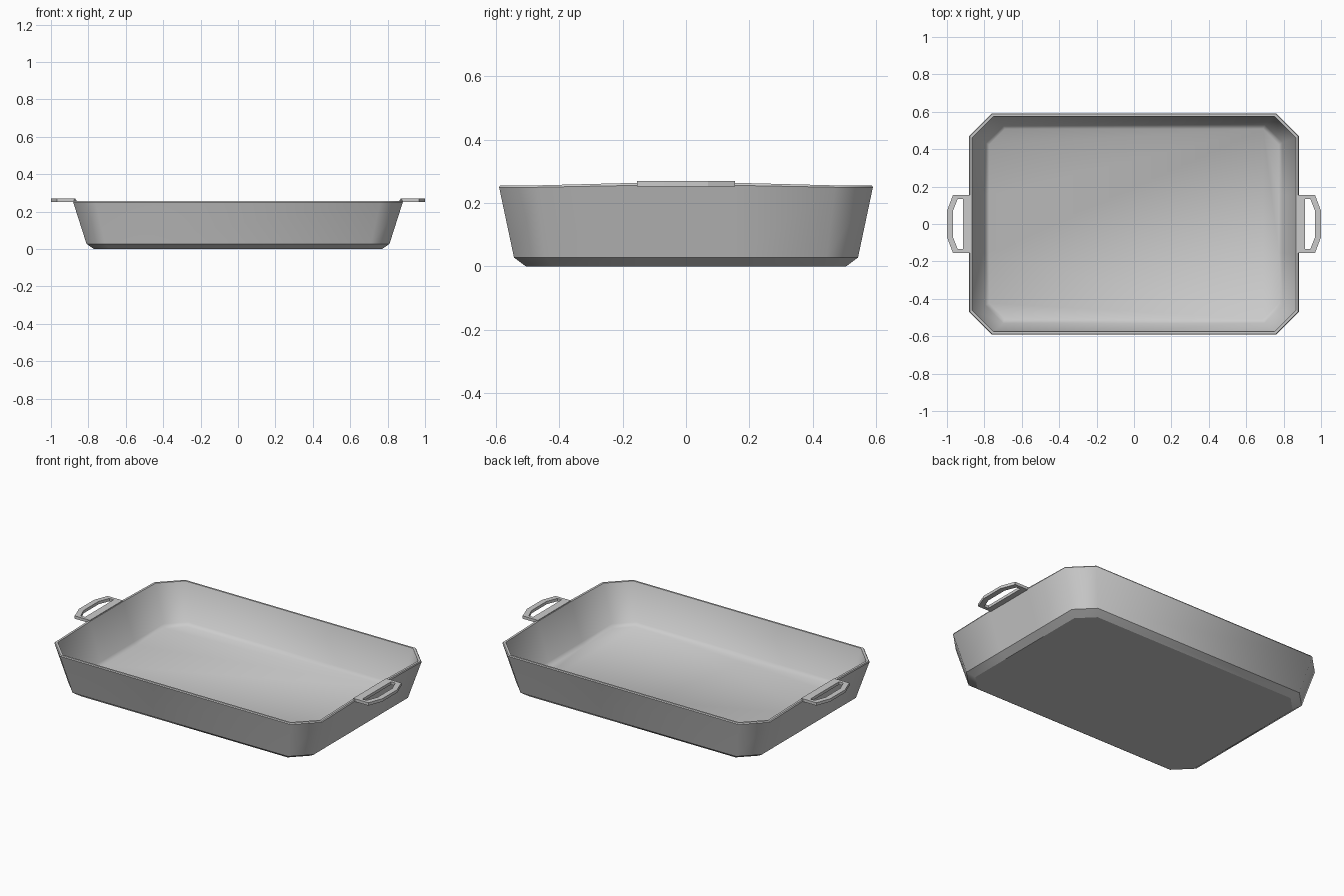
import bpy, bmesh

if "Cube" in bpy.data.objects:
    bpy.data.objects.remove(bpy.data.objects["Cube"])


def finish(bm, name, smooth):
    bmesh.ops.recalc_face_normals(bm, faces=bm.faces[:])
    for f in bm.faces:
        f.smooth = smooth
    me = bpy.data.meshes.new(name)
    bm.to_mesh(me)
    bm.free()
    ob = bpy.data.objects.new(name, me)
    bpy.context.collection.objects.link(ob)
    return ob


def bridge(bm, a, b):
    n = len(a)
    return [bm.faces.new((a[i], a[(i + 1) % n], b[(i + 1) % n], b[i])) for i in range(n)]


def outline(hx, hy, c, z, lift):
    # chamfered rectangle, its short sides lifted towards the handles
    h = 0.155
    quarter = [(hx, h, z + lift), (hx, hy - c, z), (hx - c, hy, z)]
    left = [(-x, y, w) for x, y, w in reversed(quarter)]
    top = quarter + left
    return top + [(-x, -y, w) for x, y, w in top]


# Dish body: half x, half y, corner chamfer, z, lift, sharp edge
profile = [
    (0.77, 0.505, 0.09, 0.0, 0, True),
    (0.81, 0.543, 0.10, 0.028, 0, True),
    (0.881, 0.59, 0.12, 0.25, 0.006, True),
    (0.878, 0.587, 0.12, 0.256, 0.008, True),
    (0.865, 0.576, 0.115, 0.256, 0.008, True),
    (0.795, 0.53, 0.095, 0.042, 0, False),
    (0.775, 0.508, 0.085, 0.025, 0, False),
]
bm = bmesh.new()
rings = [[bm.verts.new(p) for p in outline(*row[:5])] for row in profile]
for a, b in zip(rings, rings[1:]):
    bridge(bm, a, b)
bm.faces.new(rings[0])
bm.faces.new(rings[-1])
for ring, row in zip(rings, profile):
    for i, v in enumerate(ring):
        bm.edges.get((v, ring[i - 1])).smooth = not row[5]
finish(bm, "baking_dish", True)

# Loop handles: flat plates with a slot
outer = [(0.868, 0.155), (0.968, 0.155), (1.0, 0.07)]
slot = [(0.914, 0.135), (0.942, 0.135), (0.968, 0.07)]
for side, name in ((1, "right_handle"), (-1, "left_handle")):
    bm = bmesh.new()
    loops = []
    for half, z in ((outer, 0.252), (outer, 0.269), (slot, 0.269), (slot, 0.252)):
        pts = half + [(x, -y) for x, y in reversed(half)]
        loops.append([bm.verts.new((side * x, y, z)) for x, y in pts])
    for i in range(4):
        bridge(bm, loops[i], loops[(i + 1) % 4])
    finish(bm, name, False)
